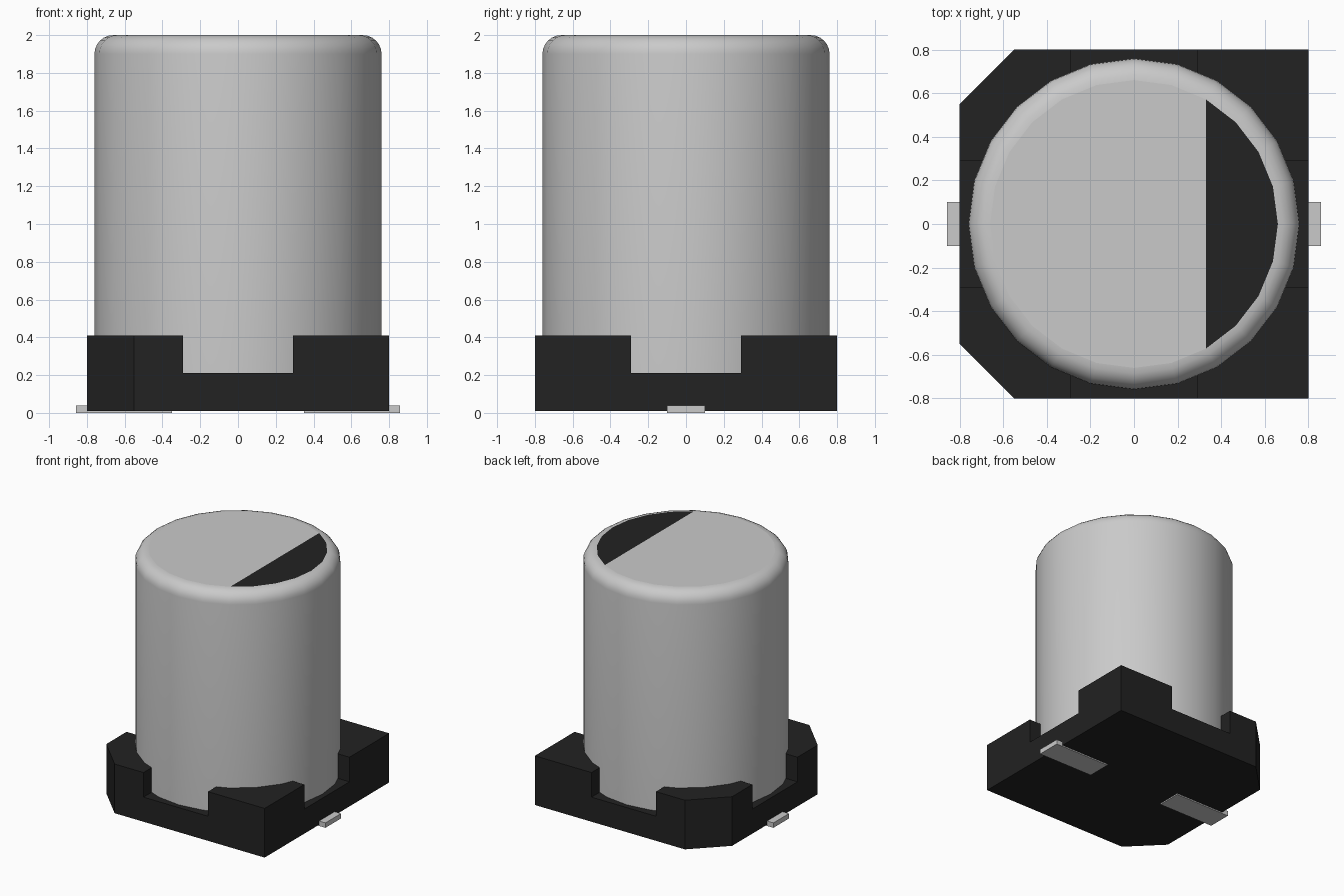
import bpy, bmesh, math

if "Cube" in bpy.data.objects:
    bpy.data.objects.remove(bpy.data.objects["Cube"])

def material(name, rgb):
    m = bpy.data.materials.new(name)
    m.diffuse_color = (*rgb, 1)
    m.use_nodes = True
    m.node_tree.nodes["Principled BSDF"].inputs["Base Color"].default_value = m.diffuse_color
    return m

metal = material("light metal", (0.59, 0.59, 0.59))
black = material("black plastic", (0.016, 0.016, 0.016))

def finish(bm, name, mats):
    bmesh.ops.recalc_face_normals(bm, faces=bm.faces)
    me = bpy.data.meshes.new(name)
    bm.to_mesh(me)
    bm.free()
    ob = bpy.data.objects.new(name, me)
    bpy.context.collection.objects.link(ob)
    for m in mats:
        me.materials.append(m)
    return ob

def prism(bm, pts, z0, z1):
    """Extrude a flat outline from z0 to z1."""
    face = bm.faces.new([bm.verts.new((x, y, z0)) for x, y in pts])
    up = bmesh.ops.extrude_face_region(bm, geom=[face], use_keep_orig=True)["geom"]
    for v in up:
        if isinstance(v, bmesh.types.BMVert):
            v.co.z = z1

# Sizes
R, ROUND, SIDES = 0.76, 0.10, 24
HALF, CUT, NOTCH = 0.80, 0.55, 0.29
FLOOR, LEDGE, RIM, TOP = 0.01, 0.21, 0.41, 2.0

# Can: rounded profile turned around z
profile = [(R, LEDGE - 0.02)]
for i in range(7):
    a = math.radians(15 * i)
    profile.append((R - ROUND + ROUND * math.cos(a), TOP - ROUND + ROUND * math.sin(a)))
bm = bmesh.new()
rings = []
for r, z in profile:
    rings.append([bm.verts.new((r * math.cos(math.tau * k / SIDES),
                                r * math.sin(math.tau * k / SIDES), z)) for k in range(SIDES)])
for lo, hi in zip(rings, rings[1:]):
    for k in range(SIDES):
        n = (k + 1) % SIDES
        bm.faces.new((lo[k], lo[n], hi[n], hi[k]))
bm.faces.new(rings[0][::-1])
# Top disc split by a chord; the +x segment is the dark polarity mark
bm.faces.new(rings[-1][4:21])
mark = bm.faces.new(rings[-1][20:] + rings[-1][:5])
mark.material_index = 1
can = finish(bm, "can", [metal, black])
bpy.context.view_layer.objects.active = can
can.select_set(True)
bpy.ops.object.shade_smooth_by_angle(angle=math.radians(35))
can.select_set(False)
for p in can.data.polygons:
    if abs(p.normal.z) > 0.999:
        p.use_smooth = False

# Base: slab with two clipped corners, plus four corner posts hugging the can
bm = bmesh.new()
prism(bm, [(HALF, -HALF), (HALF, HALF), (-CUT, HALF), (-HALF, CUT),
           (-HALF, -CUT), (-CUT, -HALF)], FLOOR, LEDGE)
inner = R - 0.004
mid = 0.695
arc = [(inner * math.cos(math.radians(a)), inner * math.sin(math.radians(a))) for a in (60, 45, 30)]
for sx in (1, -1):
    corner = [(HALF, HALF)] if sx > 0 else [(HALF, CUT), (CUT, HALF)]
    outline = [(NOTCH, HALF), (NOTCH, mid)] + arc + [(mid, NOTCH), (HALF, NOTCH)] + corner
    for sy in (1, -1):
        prism(bm, [(sx * x, sy * y) for x, y in outline], LEDGE, RIM)
finish(bm, "base", [black])

# Terminals: flat strips under the base, poking out at each side
for s, name in ((1, "right_terminal"), (-1, "left_terminal")):
    bm = bmesh.new()
    prism(bm, [(s * 0.35, -0.1), (s * 0.857, -0.1), (s * 0.857, 0.1), (s * 0.35, 0.1)], 0.0, 0.04)
    finish(bm, name, [metal])
